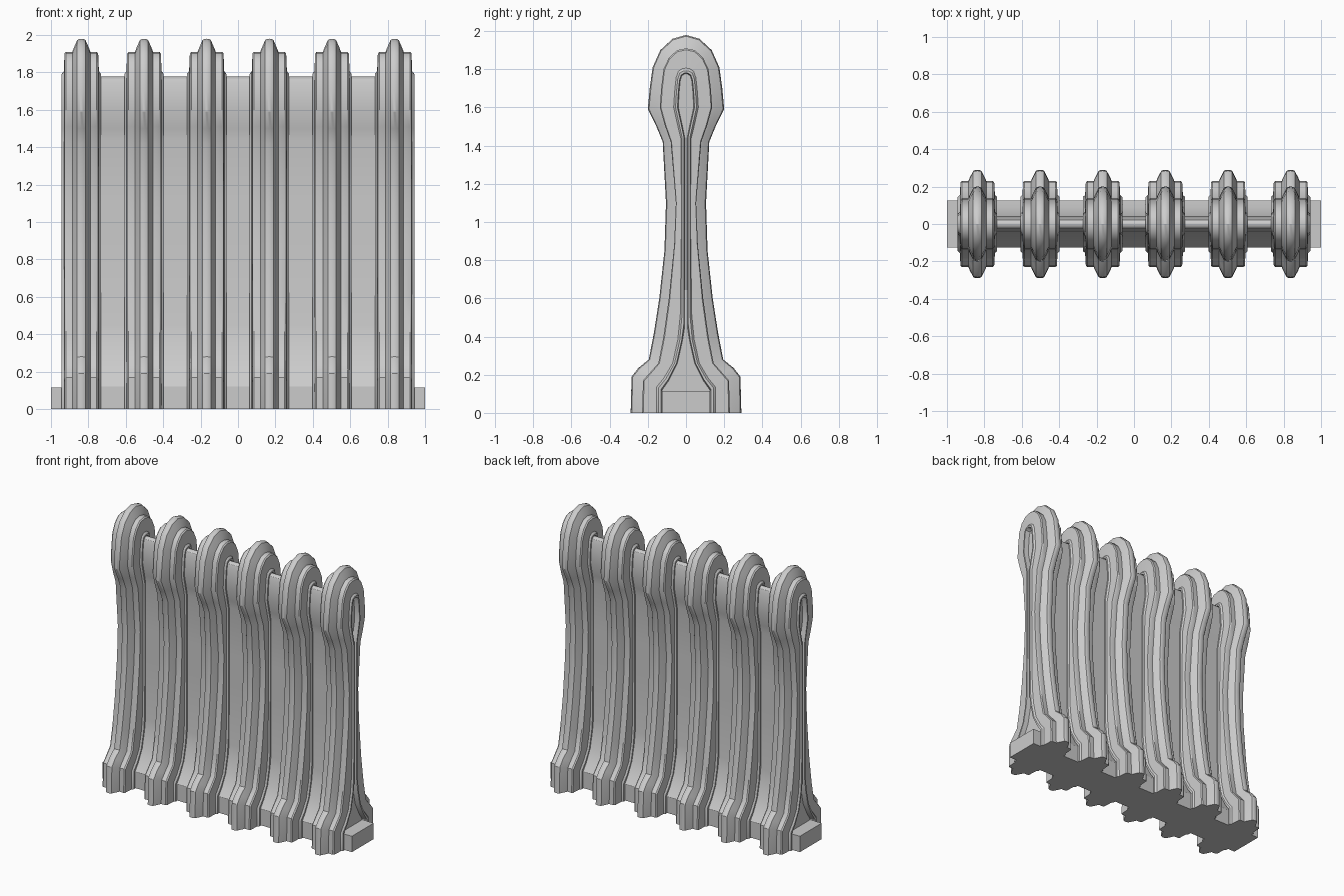
import bpy, bmesh

if "Cube" in bpy.data.objects:
    bpy.data.objects.remove(bpy.data.objects["Cube"])

# Half outlines (y, z) in the side plane, from the foot up to the crown
OUTER = [(.29, 0), (.285, .19), (.25, .235), (.195, .28), (.168, .42), (.14, .6), (.113, .85), (.105, 1.1),
         (.122, 1.42), (.155, 1.5), (.2, 1.59), (.19, 1.7), (.175, 1.81), (.135, 1.9), (.07, 1.96), (0, 1.98)]
STEP = [(.23, 0), (.225, .17), (.19, .21), (.145, .26), (.118, .4), (.09, .6), (.062, .88), (.053, 1.1),
        (.08, 1.42), (.112, 1.51), (.137, 1.6), (.13, 1.7), (.118, 1.8), (.09, 1.86), (.047, 1.9), (0, 1.91)]
LIP = [(.145, 0), (.145, .13), (.105, .18), (.06, .26), (.033, .38), (.022, .5), (.02, .88), (.02, 1.1),
       (.02, 1.44), (.033, 1.5), (.055, 1.6), (.05, 1.68), (.043, 1.75), (.033, 1.78), (.016, 1.79), (0, 1.792)]
WEB = [(.125, 0), (.125, .12), (.09, .17), (.045, .26), (.018, .38), (.007, .45), (.006, .88), (.006, 1.1),
       (.006, 1.44), (.018, 1.5), (.04, 1.6), (.036, 1.68), (.03, 1.74), (.022, 1.765), (.011, 1.774), (0, 1.777)]


def mix(a, b, t):
    return [(p[0] + (q[0] - p[0]) * t, p[1] + (q[1] - p[1]) * t) for p, q in zip(a, b)]


def loft(name, sections, x0=0):
    """Skin mirrored outlines placed along x and cap both ends."""
    bm = bmesh.new()
    rings = []
    for x, half in sections:
        full = half + [(-y, z) for y, z in half[-2::-1]]
        rings.append([bm.verts.new((x0 + x, y, z)) for y, z in full])
    n = len(rings[0])
    for a, b in zip(rings, rings[1:]):
        for i in range(n):
            j = (i + 1) % n
            bm.faces.new((a[i], a[j], b[j], b[i]))
    bm.faces.new(rings[0])
    bm.faces.new(rings[-1])
    bmesh.ops.recalc_face_normals(bm, faces=bm.faces)
    me = bpy.data.meshes.new(name)
    bm.to_mesh(me)
    bm.free()
    ob = bpy.data.objects.new(name, me)
    bpy.context.collection.objects.link(ob)
    bpy.ops.object.select_all(action='DESELECT')
    ob.select_set(True)
    bpy.context.view_layer.objects.active = ob
    bpy.ops.object.shade_smooth_by_angle(angle=0.55)
    return ob


# Radiator columns: rounded ridge, shoulder, raised lip and shallow end recess
right = [(.012, mix(STEP, OUTER, .98)), (.022, mix(STEP, OUTER, .9)), (.042, mix(STEP, OUTER, .25)),
         (.048, STEP), (.082, STEP), (.09, mix(LIP, STEP, .93)),
         (.094, mix(LIP, STEP, .12)), (.105, LIP), (.105, mix(LIP, WEB, .7)), (.07, WEB)]
sections = [(-x, p) for x, p in reversed(right)] + [(0, OUTER)] + right
PITCH = .335
for i in range(6):
    loft(f"radiator_column_{i + 1}", sections, (i - 2.5) * PITCH)

# Thin web with a top tube, running through all columns
loft("connecting_web", [(-.88, WEB), (.88, WEB)])

# Base bar
bpy.ops.mesh.primitive_cube_add(size=1, location=(0, 0, .0575))
bar = bpy.context.object
bar.name = "base_bar"
bar.scale = (2, .25, .115)
